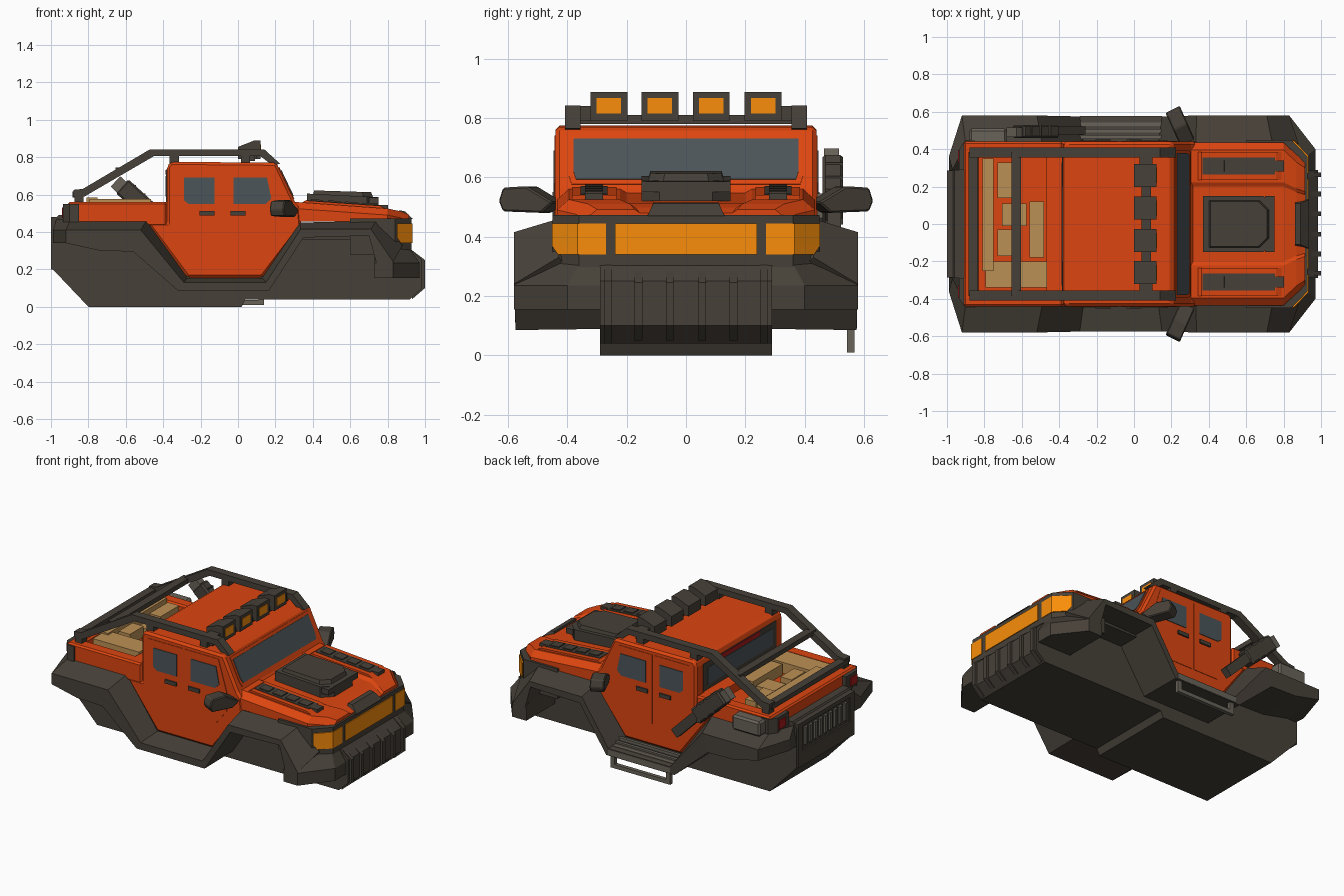
import bpy, bmesh, math
from mathutils import Vector

if "Cube" in bpy.data.objects:
    bpy.data.objects.remove(bpy.data.objects["Cube"])


def material(name, rgb):
    m = bpy.data.materials.new(name)
    m.diffuse_color = (*rgb, 1)
    m.use_nodes = True
    m.node_tree.nodes["Principled BSDF"].inputs["Base Color"].default_value = m.diffuse_color
    return m


ORANGE = material("orange_paint", (0.72, 0.06, 0.005))
DARK = material("dark_plastic", (0.062, 0.052, 0.040))
AMBER = material("amber_lamp", (0.95, 0.27, 0.003))
GLASS = material("tinted_glass", (0.07, 0.09, 0.10))
TAN = material("tan_cargo", (0.50, 0.28, 0.09))
RED = material("red_lamp", (0.40, 0.01, 0.01))
METAL = material("worn_metal", (0.14, 0.125, 0.10))


def finish(name, bm, mat, mirror=False, bevel=0):
    bmesh.ops.recalc_face_normals(bm, faces=bm.faces)
    me = bpy.data.meshes.new(name)
    bm.to_mesh(me)
    bm.free()
    ob = bpy.data.objects.new(name, me)
    bpy.context.collection.objects.link(ob)
    me.materials.append(mat)
    if bevel:
        b = ob.modifiers.new("bevel", 'BEVEL')
        b.width, b.segments, b.limit_method = bevel, 1, 'ANGLE'
    if mirror:
        m = ob.modifiers.new("mirror", 'MIRROR')
        m.use_axis = (False, True, False)
    return ob


def loft(name, rings, mat, **kw):
    """Closed rings of equal length joined in order, with end caps."""
    bm = bmesh.new()
    vs = [[bm.verts.new(p) for p in r] for r in rings]
    n = len(rings[0])
    for a, b in zip(vs, vs[1:]):
        for i in range(n):
            bm.faces.new((a[i], a[(i + 1) % n], b[(i + 1) % n], b[i]))
    bm.faces.new(vs[0])
    bm.faces.new(vs[-1])
    return finish(name, bm, mat, **kw)


def side(name, pts, y0, y1, mat, **kw):
    """Side (x, z) profile extruded across y."""
    return loft(name, [[(x, y, z) for x, z in pts] for y in (y0, y1)], mat, **kw)


def plan(name, pts, z0, z1, mat, **kw):
    """Top (x, y) profile extruded up z."""
    return loft(name, [[(x, y, z) for x, y in pts] for z in (z0, z1)], mat, **kw)


def box(name, x0, x1, y0, y1, z0, z1, mat, **kw):
    return plan(name, [(x0, y0), (x1, y0), (x1, y1), (x0, y1)], z0, z1, mat, **kw)


def bar(name, a, b, w, h, mat, **kw):
    """Rectangular bar between two points."""
    a, b = Vector(a), Vector(b)
    d = (b - a).normalized()
    s = Vector((0, 1, 0)) if abs(d.y) < 0.9 else Vector((1, 0, 0))
    u = d.cross(s).normalized()
    c = [s * w / 2 * i + u * h / 2 * j for i, j in ((1, 1), (-1, 1), (-1, -1), (1, -1))]
    return loft(name, [[a + k for k in c], [b + k for k in c]], mat, **kw)


# central underbody tub and the inner frame above the arches
side("underbody_tub", [(-.99, .2), (-.8, 0), (.02, 0), (.04, .04), (.92, .04), (.985, .1), (.985, .25),
                       (.92, .31), (.9, .42), (-.96, .49), (-.99, .45)], -.29, .29, DARK)
box("inner_frame", -.9, .84, -.43, .43, .36, .44, DARK)

# wheel arch flares and sill: each station lists top inner, top outer, bottom outer
stations = [
    ((-.97, .29, .47), (-.99, .36, .41), (-.99, .36, .34)),
    ((-.90, .43, .46), (-.92, .58, .41), (-.92, .58, .34)),
    ((-.70, .43, .46), (-.72, .58, .41), (-.74, .58, .30)),
    ((-.49, .43, .46), (-.52, .58, .41), (-.56, .58, .295)),
    ((-.27, .43, .155), (-.29, .575, .13), (-.32, .575, .085)),
    ((.13, .43, .155), (.15, .575, .13), (.165, .575, .085)),
    ((.33, .43, .45), (.335, .58, .415), (.35, .58, .37)),
    ((.74, .43, .46), (.71, .58, .415), (.70, .58, .38)),
    ((.88, .43, .33), (.83, .58, .24), (.76, .58, .16))]
loft("wheel_arch_flares", [[d, c, b, (b[0], .27, b[2] + .004)] for d, c, b in stations], DARK, mirror=True)

# front bumper, ribbed guard
front = [(.73, .58), (.83, .58), (.97, .40)]
lower = front + [(x, -y) for x, y in reversed(front)]
upper = [(x - .05 if x > .8 else x, y * .9) for x, y in lower]
loft("front_bumper", [[(x, y, .155) for x, y in lower], [(x, y, .235) for x, y in lower],
                      [(x, y, .31) for x, y in upper]], DARK)
for i, y in enumerate((-.16, -.055, .055, .16)):
    side("guard_rib_%d" % i, [(.94, .05), (1, .1), (1, .245), (.92, .305)], y - .013, y + .013, DARK)
side("guard_edge", [(.93, .04), (1, .1), (1, .25), (.92, .31)], .25, .275, DARK, mirror=True)

# front fascia and lamps
fas = [(.6, .45), (.84, .45), (.928, .36)]
plan("front_fascia", fas + [(x, -y) for x, y in reversed(fas)], .28, .472, DARK)
box("centre_lamp", .9, .934, -.24, .24, .34, .445, AMBER)
loft("corner_lamp", [[(.85 + d, .452 - d, z), (.932, .365, z), (.932, .27, z), (.9, .27, z), (.85 + d, .41, z)]
                     for z, d in ((.34, .02), (.37, 0), (.445, 0))], AMBER, mirror=True)

# cab with sloping windscreen, doors reach down between the arches
side("cab_body", [(-.38, .45), (-.49, .45), (-.27, .155), (.13, .155), (.34, .43), (.33, .53), (.305, .56),
                  (.205, .77), (-.36, .775), (-.38, .75)], -.44, .44, ORANGE, bevel=.014)

# doors, windows and handles on both sides
side("rear_door", [(-.33, .74), (-.33, .36), (-.26, .295), (-.085, .295), (-.085, .74)], .43, .443, ORANGE, mirror=True)
side("front_door", [(-.07, .74), (-.07, .295), (.13, .295), (.23, .42), (.23, .54), (.17, .74)], .43, .443, ORANGE, mirror=True)
side("rear_door_window", [(-.29, .69), (-.29, .57), (-.265, .55), (-.125, .55), (-.125, .69)], .43, .447, GLASS, mirror=True)
side("front_door_window", [(-.025, .69), (-.025, .55), (.15, .55), (.178, .58), (.155, .69)], .43, .447, GLASS, mirror=True)
for n, x in (("rear", -.165), ("front", 0)):
    box(n + "_door_handle", x - .04, x + .04, .44, .453, .488, .512, DARK, mirror=True)


def slope(z, off):
    """Point on the windscreen plane at height z, moved outwards by off."""
    return .305 - (z - .56) * .476 + off * .9, z + off * .43


# windscreen pane in a slightly raised frame
for nm, y, lo, hi, off, mat in (("windscreen_frame", .40, .575, .745, .004, ORANGE),
                                ("windscreen", .385, .59, .728, .008, GLASS)):
    rings = []
    for o in (-.01, off):
        (xa, za), (xm, zm), (xb, zb) = slope(lo, o), slope(lo + .03, o), slope(hi, o)
        rings.append([(xa, -y + .015, za), (xa, y - .015, za), (xm, y - .005, zm), (xb, y - .005, zb),
                      (xb, -y + .005, zb), (xm, -y + .005, zm)])
    loft(nm, rings, mat)
box("rear_window", -.387, -.37, -.33, .33, .59, .70, GLASS)
box("rear_window_surround", -.384, -.37, -.37, .37, .56, .735, DARK)
box("high_brake_lamp", -.388, -.37, -.20, .20, .706, .732, RED)


# hood: side pods around a lower centre
def hood_ring(x, w, z):
    h = [(w, .455), (w, z - .035), (w - .04, z), (w * .51, z), (w * .46, z - .012)]
    return [(x, y, zz) for y, zz in h] + [(x, -y, zz) for y, zz in reversed(h)]


loft("hood", [hood_ring(.28, .435, .562), hood_ring(.80, .435, .525),
              hood_ring(.87, .37, .51), hood_ring(.915, .34, .492)], ORANGE)
side("hood_pod", [(.33, .55), (.36, .568), (.76, .540), (.80, .52)], .235, .385, ORANGE, mirror=True)
side("hood_vent_panel", [(.365, .55), (.365, .571), (.755, .5435), (.755, .53)], .265, .355, DARK, mirror=True)
for i in range(4):
    x = .39 + i * .092
    bar("hood_vent_%d" % i, (x, .31, .570 - (x - .37) * .07), (x + .065, .31, .565 - (x - .37) * .07), .06, .014, DARK, mirror=True)
side("hood_vent_mouth", [(.74, .51), (.74, .545), (.803, .545), (.803, .515)], .28, .34, DARK, mirror=True)
scoop = [(.37, -.15), (.69, -.15), (.75, -.09), (.75, .09), (.69, .15), (.37, .15)]
loft("hood_scoop", [[(x, y, .52) for x, y in scoop], [(x, y, .605 - (x - .37) * .05) for x, y in scoop]], DARK)
loft("hood_scoop_cap", [[(.56 + (x - .56) * s, y * s, z - (x - .37) * .025) for x, y in scoop]
                        for s, z in ((.86, .59), (.80, .622))], DARK)
box("scoop_mouth", .70, .75, -.15, .15, .55, .585, DARK)
loft("hood_latch", [[(.86, y, .46), (.86, y * s, .515), (.89, y * s, .512), (.935, y, .47)]
                    for y, s in ((-.13, .85), (.13, .85))], DARK)

# cargo bed
box("bed_floor", -.9, -.38, -.42, .42, .43, .505, ORANGE)
box("bed_side", -.91, -.38, .36, .44, .43, .56, ORANGE, mirror=True, bevel=.01)
box("tailgate", -.91, -.83, -.43, .43, .43, .56, ORANGE, bevel=.01)
box("bed_bulkhead", -.47, -.375, -.37, .37, .45, .56, ORANGE)
cargo = [(-.78, .05, .06, .60, .585), (-.69, .235, .08, .19, .57), (-.52, -.03, .08, .30, .575),
         (-.63, -.27, .33, .14, .575), (-.69, -.1, .08, .14, .575), (-.64, .05, .13, .12, .55)]
for i, (x, y, w, d, z) in enumerate(cargo):
    box("cargo_box_%d" % i, x - w / 2, x + w / 2, y - d / 2, y + d / 2, .49, z, TAN)

# roll cage with roof rails
side("roll_cage_rail", [(-.88, .59), (-.88, .625), (-.83, .63), (-.47, .842), (.14, .842), (.225, .765),
                        (.185, .755), (.12, .805), (-.45, .805), (-.82, .59)], .355, .408, DARK, mirror=True)
for i, (x, z) in enumerate(((-.34, .79), (.04, .79), (-.85, .58))):
    box("cage_foot_%d" % i, x - .025, x + .025, .355, .408, z - .035, z + .03, DARK, mirror=True)
box("lamp_bracket", .03, .1, .31, .37, .79, .84, DARK, mirror=True)
for i, (x, z) in enumerate(((-.63, .73), (.065, .795), (-.86, .60))):
    bar("cage_crossbar_%d" % i, (x, -.385, z), (x, .385, z), .05, .03, DARK)

# roof lamps
for i, y in enumerate((-.26, -.088, .085, .26)):
    side("roof_lamp_%d" % i, [(0, .79), (0, .855), (.085, .888), (.12, .888), (.12, .79)], y - .062, y + .062, DARK)
    box("roof_lamp_lens_%d" % i, .11, .123, y - .041, y + .041, .815, .867, AMBER)

# door mirrors, swept back and tapering to the door
mir = [(.43, .515), (.47, .48), (.60, .485), (.614, .52), (.60, .565), (.52, .57)]
loft("door_mirror", [[(.275 - (y - .46) * .45 + d, y + d * .5, z) for y, z in mir] for d in (-.038, .038)],
     DARK, mirror=True, bevel=.006)

# rear lamps and ribbed rear grille
plan("rear_lamp_housing", [(-.935, .29), (-.935, .40), (-.90, .45), (-.85, .45), (-.85, .29)], .45, .55, DARK, mirror=True)
box("tail_lamp", -.942, -.92, .33, .395, .475, .53, RED, mirror=True)
box("rear_grille_bar", -1, -.96, -.285, .285, .455, .48, DARK)
box("rear_grille_sill", -1, -.96, -.285, .285, .20, .30, DARK)
box("rear_grille_post", -1, -.96, .24, .285, .29, .46, DARK, mirror=True)
for i in range(9):
    y = -.2 + i * .05
    box("rear_grille_rib_%d" % i, -.999, -.97, y - .018, y + .018, .315, .44, METAL, bevel=.008)

# left side kit: storage box, strapped tool, step treads and hanging step loop
box("storage_box", -.88, -.68, .43, .51, .45, .545, METAL, bevel=.012)
bar("tool_shaft", (-.28, .50, .32), (-.50, .50, .54), .045, .06, DARK)
bar("tool_body", (-.43, .495, .47), (-.62, .495, .645), .07, .10, DARK, bevel=.01)
bar("tool_head", (-.57, .49, .59), (-.655, .49, .67), .05, .075, METAL)
for i in range(3):
    z = .50 + i * .045
    bar("tool_clamp_%d" % i, (-.46 - i * .05, .47, z), (-.46 - i * .05, .53, z), .03, .12, DARK)
for i in range(4):
    y = .455 + i * .034
    box("step_tread_%d" % i, -.29, .15, y, y + .02, .09, .165 - i * .013, METAL)
for i, x in enumerate((-.27, .125)):
    box("step_hanger_%d" % i, x - .015, x + .015, .543, .568, .012, .10, METAL)
box("step_rung", -.285, .14, .543, .568, .01, .035, METAL)
